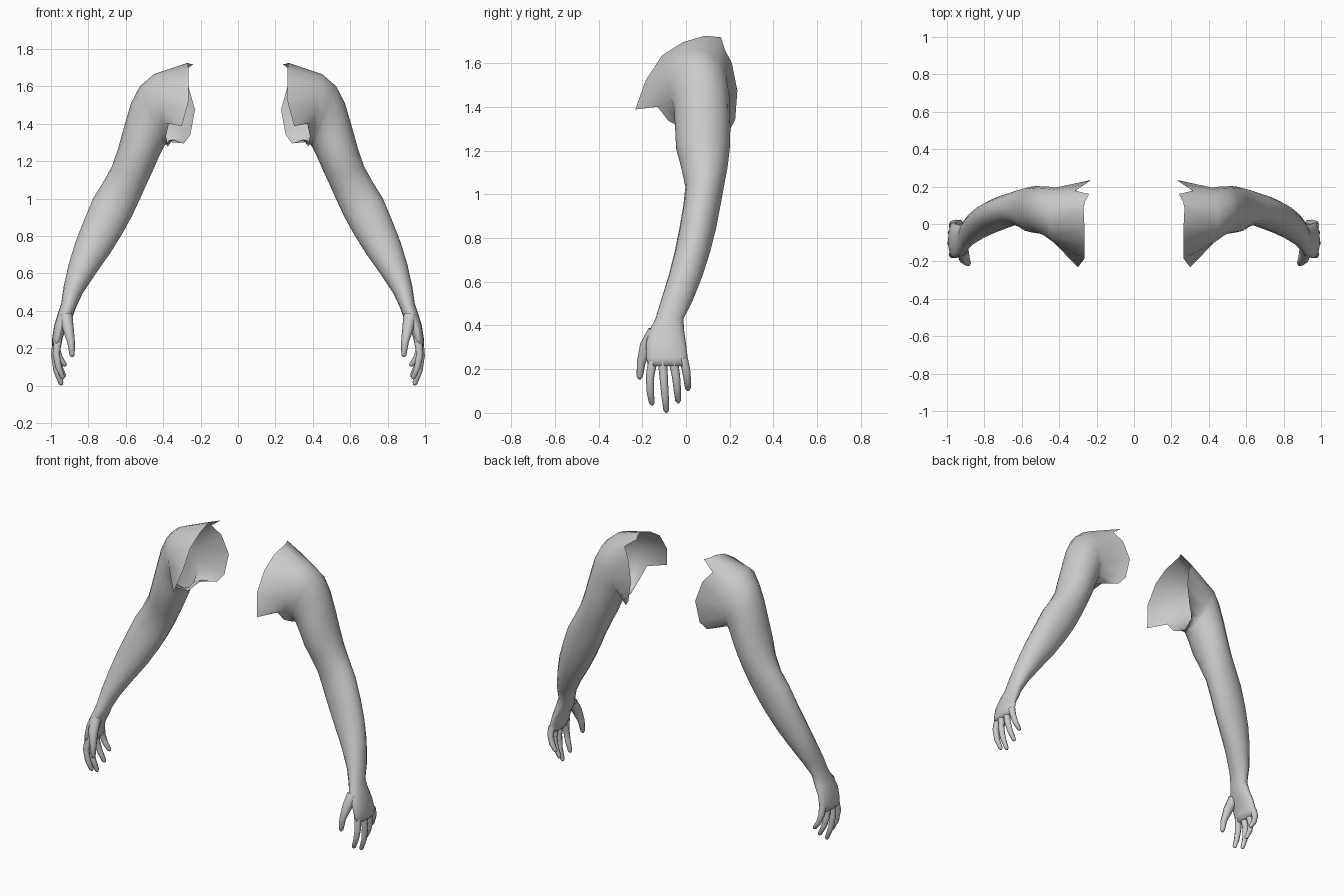
import bpy, bmesh, math
from mathutils import Vector

if "Cube" in bpy.data.objects:
    bpy.data.objects.remove(bpy.data.objects["Cube"])

skin = bpy.data.materials.new("plain_grey")
skin.diffuse_color = (0.6, 0.6, 0.6, 1)
skin.use_nodes = True
skin.node_tree.nodes["Principled BSDF"].inputs["Base Color"].default_value = skin.diffuse_color


def ellipse(inner, outer, front, back, sides=16):
    """Cross-section between an inner and outer (x, z) point and a y range."""
    c = Vector(((inner[0] + outer[0]) / 2, (front + back) / 2, (inner[1] + outer[1]) / 2))
    u = Vector((outer[0] - inner[0], 0, outer[1] - inner[1])) / 2
    v = Vector((0, (front - back) / 2, 0))
    return [c + u * math.cos(t) + v * math.sin(t)
            for t in (2 * math.pi * k / sides for k in range(sides))]


def loft(name, rings):
    """Skin a list of rings, cap the far end and mirror to the other side."""
    bm = bmesh.new()
    loops = [[bm.verts.new(p) for p in ring] for ring in rings]
    n = len(loops[0])
    for a, b in zip(loops, loops[1:]):
        for k in range(n):
            bm.faces.new((a[k], a[(k + 1) % n], b[(k + 1) % n], b[k]))
    bm.faces.new(loops[-1])
    mesh = bpy.data.meshes.new(name)
    bm.to_mesh(mesh)
    bm.free()
    mesh.materials.append(skin)
    for f in mesh.polygons:
        f.use_smooth = True
    ob = bpy.data.objects.new(name, mesh)
    bpy.context.collection.objects.link(ob)
    mod = ob.modifiers.new("Mirror", 'MIRROR')
    mod.use_mirror_merge = False
    return ob


def digit(name, path, radii):
    """Tapered finger with a rounded tip, following a bent path."""
    pts = [Vector(p) for p in path]
    end = (pts[-1] - pts[-2]).normalized()
    r = radii[-1]
    pts.append(pts[-1] + end * r * 0.8)
    rings = []
    for i, (p, rad) in enumerate(zip(pts, list(radii) + [r * 0.45])):
        d = (pts[min(i + 1, len(pts) - 1)] - pts[max(i - 1, 0)]).normalized()
        u = (Vector((1, 0, 0)) - d * d.x).normalized()
        v = u.cross(d) * -1
        if v.y > 0:
            v = -v
        rings.append([p + (u * math.cos(k * math.pi / 4) + v * math.sin(k * math.pi / 4)) * rad
                      for k in range(8)])
    return loft(name, rings)


# Ragged open edge of the shoulder: top, chest flap, armpit, back flap
shoulder_edge = [Vector(p) for p in (
    (.27, .085, 1.725), (.265, -.015, 1.695), (.265, -.11, 1.635), (.265, -.185, 1.52),
    (.30, -.232, 1.388), (.37, -.13, 1.40), (.385, -.08, 1.335), (.375, .03, 1.278),
    (.35, .13, 1.315), (.29, .20, 1.295), (.255, .225, 1.34), (.23, .235, 1.475),
    (.265, .21, 1.60), (.315, .178, 1.66), (.24, .16, 1.718), (.262, .12, 1.722))]

# Arm sections from shoulder to knuckles: inner (x, z), outer (x, z), front y, back y
sections = [
    ((.385, 1.29), (.45, 1.665), -.11, .195),
    ((.39, 1.285), (.525, 1.60), -.07, .20),
    ((.40, 1.27), (.572, 1.51), -.055, .20),
    ((.42, 1.23), (.61, 1.38), -.05, .203),
    ((.455, 1.15), (.642, 1.265), -.045, .20),
    ((.49, 1.075), (.675, 1.17), -.022, .19),
    ((.53, .985), (.725, 1.08), -.003, .173),
    ((.57, .90), (.775, 1.0), -.012, .158),
    ((.62, .81), (.825, .88), -.03, .138),
    ((.685, .705), (.87, .765), -.052, .11),
    ((.76, .60), (.905, .65), -.08, .075),
    ((.83, .495), (.932, .53), -.115, .03),
    ((.865, .42), (.945, .44), -.14, -.012),
    ((.885, .365), (.965, .38), -.17, -.008),
    ((.92, .31), (.983, .32), -.183, .0),
    ((.938, .25), (.994, .25), -.182, .008),
    ((.945, .215), (.993, .215), -.172, .006),
]
loft("arm", [shoulder_edge] + [ellipse(*s) for s in sections])

# Thumb and four fingers
digit("thumb", [(.92, -.14, .37), (.908, -.182, .305), (.892, -.205, .23), (.887, -.212, .165)],
      (.036, .03, .02, .014))
fingers = {
    "index_finger": [(.962, -.150, .25), (.972, -.164, .17), (.960, -.164, .10), (.938, -.156, .045)],
    "middle_finger": [(.970, -.108, .25), (.980, -.102, .16), (.970, -.096, .08), (.946, -.09, .012)],
    "ring_finger": [(.970, -.060, .25), (.976, -.046, .17), (.960, -.040, .11), (.932, -.036, .055)],
    "little_finger": [(.968, -.014, .25), (.970, .000, .20), (.955, .006, .15), (.928, .009, .112)],
}
for name, path in fingers.items():
    digit(name, path, (.022, .019, .017, .013))
